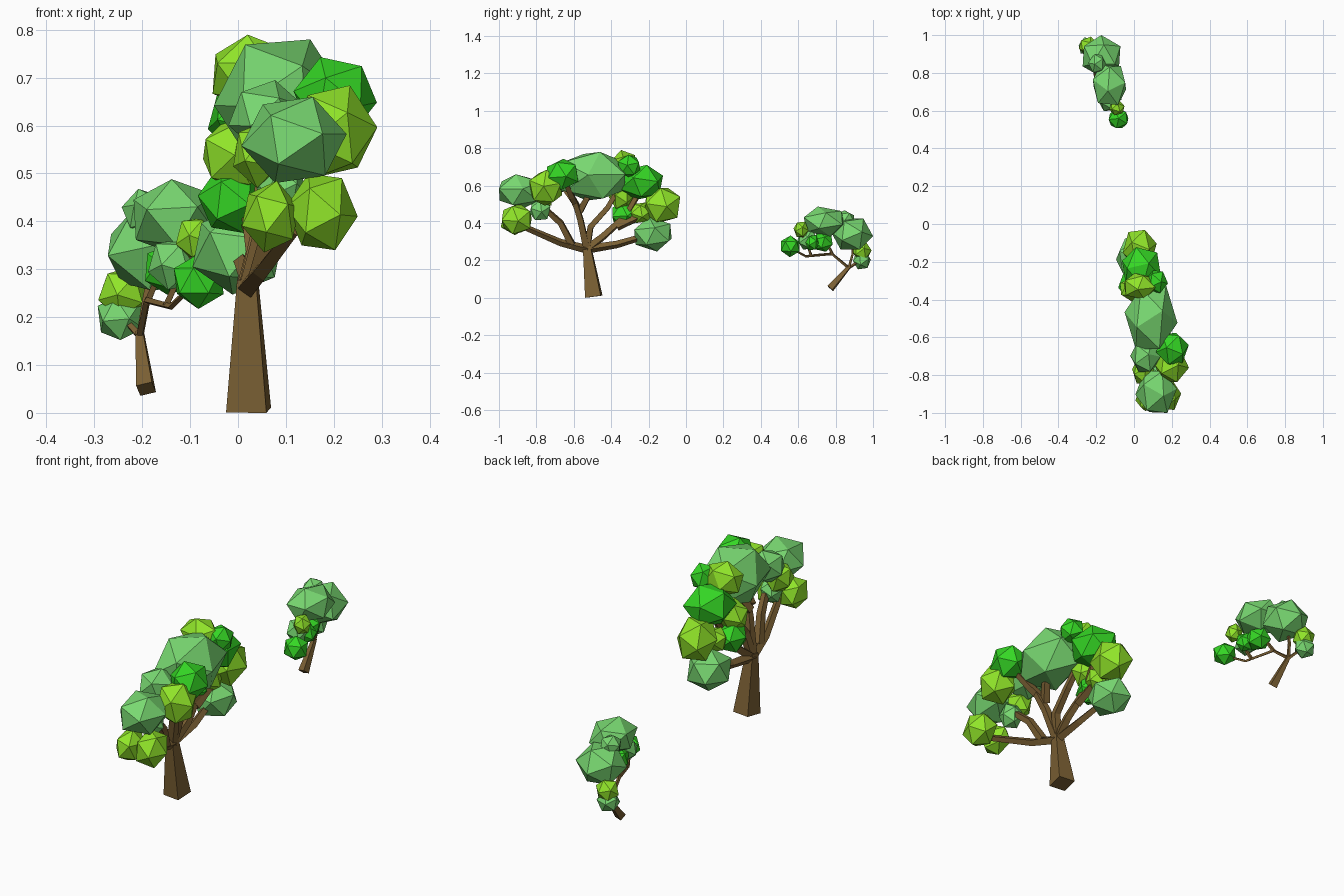
import bpy
import bmesh
import math
import random
from mathutils import Vector, Euler

random.seed(4)
cube = bpy.data.objects.get("Cube")
if cube:
    bpy.data.objects.remove(cube, do_unlink=True)


def material(name, rgb):
    m = bpy.data.materials.new(name)
    m.use_nodes = True
    m.diffuse_color = (*rgb, 1)
    bsdf = m.node_tree.nodes["Principled BSDF"]
    bsdf.inputs["Base Color"].default_value = (*rgb, 1)
    bsdf.inputs["Roughness"].default_value = 0.9
    return m


PALE = material("pale_green", (0.19, 0.69, 0.165))
LIME = material("lime_green", (0.28, 0.78, 0.022))
GREEN = material("bright_green", (0.035, 0.68, 0.018))
BARK = material("brown_bark", (0.2, 0.118, 0.034))


def finish(bm, name, mat):
    bmesh.ops.recalc_face_normals(bm, faces=bm.faces)
    mesh = bpy.data.meshes.new(name)
    bm.to_mesh(mesh)
    bm.free()
    mesh.materials.append(mat)
    ob = bpy.data.objects.new(name, mesh)
    bpy.context.collection.objects.link(ob)
    return ob


def leaf_clump(name, mat, centre, half):
    """Faceted twenty-sided ball, randomly turned, with given half sizes."""
    if isinstance(half, float):
        half = (half, half, half)
    bm = bmesh.new()
    bmesh.ops.create_icosphere(bm, subdivisions=1, radius=1)
    turn = Euler([random.uniform(0, math.tau) for _ in range(3)])
    bm.transform(turn.to_matrix().to_4x4())
    reach = [max(v.co[i] for v in bm.verts) for i in range(3)]
    for v in bm.verts:
        v.co = [centre[i] + v.co[i] * half[i] / reach[i] for i in range(3)]
    finish(bm, name, mat)


def limb(name, points, r0, r1, sides=4):
    """Tapered square tube along a path."""
    pts = [Vector(p) for p in points]
    bm = bmesh.new()
    rings = []
    side = Vector((1, 0.8, 0))
    for i, p in enumerate(pts):
        d = (pts[min(i + 1, len(pts) - 1)] - pts[max(i - 1, 0)]).normalized()
        side = (side - d * side.dot(d)).normalized()
        other = d.cross(side)
        r = r0 + (r1 - r0) * i / (len(pts) - 1)
        angles = [math.tau * k / sides for k in range(sides)]
        rings.append([bm.verts.new(p + r * (math.cos(a) * side + math.sin(a) * other))
                      for a in angles])
    for a, b in zip(rings, rings[1:]):
        for k in range(sides):
            n = (k + 1) % sides
            bm.faces.new((a[k], a[n], b[n], b[k]))
    bm.faces.new(rings[0])
    bm.faces.new(rings[-1])
    finish(bm, name, BARK)


# Large tree: trunk and limbs
limb("large_trunk", [(0.022, -0.493, 0.006), (0.02, -0.53, 0.28)], 0.06, 0.028)
fork = (0.02, -0.53, 0.26)
large_limbs = [
    [fork, (0.05, -0.67, 0.295), (0.12, -0.88, 0.385)],
    [(0.04, -0.61, 0.285), (0.07, -0.67, 0.40), (0.11, -0.78, 0.50)],
    [fork, (0.06, -0.565, 0.42), (0.09, -0.59, 0.50), (0.08, -0.66, 0.60)],
    [(0.06, -0.58, 0.48), (0.12, -0.61, 0.54), (0.19, -0.65, 0.63)],
    [(0.06, -0.57, 0.46), (0.09, -0.53, 0.53), (0.09, -0.51, 0.62)],
    [fork, (0.045, -0.51, 0.38), (0.05, -0.42, 0.48), (0.03, -0.35, 0.60)],
    [fork, (0.035, -0.44, 0.33), (0.02, -0.32, 0.44), (0.03, -0.24, 0.58)],
    [fork, (0.02, -0.37, 0.285), (0.0, -0.20, 0.335)],
    [(0.03, -0.37, 0.38), (0.03, -0.26, 0.43), (0.025, -0.15, 0.50)],
]
for i, path in enumerate(large_limbs):
    limb(f"large_limb_{i + 1}", path, 0.024, 0.016)

# Small tree: leaning trunk and thin limbs
limb("small_trunk", [(-0.192, 0.772, 0.05), (-0.205, 0.875, 0.168)], 0.024, 0.011)
small_limbs = [
    [(-0.205, 0.87, 0.16), (-0.19, 0.78, 0.235), (-0.14, 0.64, 0.222), (-0.1, 0.57, 0.26)],
    [(-0.19, 0.785, 0.23), (-0.16, 0.75, 0.30), (-0.135, 0.735, 0.38)],
    [(-0.205, 0.87, 0.16), (-0.225, 0.905, 0.182), (-0.24, 0.94, 0.20)],
    [(-0.205, 0.87, 0.16), (-0.195, 0.89, 0.23), (-0.18, 0.89, 0.31)],
    [(-0.15, 0.67, 0.225), (-0.125, 0.65, 0.28), (-0.09, 0.615, 0.35)],
]
for i, path in enumerate(small_limbs):
    limb(f"small_limb_{i + 1}", path, 0.009, 0.006)

# Large tree: foliage
leaf_clump("large_crown", PALE, (0.09, -0.495, 0.65), (0.14, 0.17, 0.13))
leaf_clump("large_front_clump", PALE, (0.117, -0.888, 0.57), (0.11, 0.112, 0.09))
leaf_clump("large_inner_clump", PALE, (0.06, -0.70, 0.62), (0.08, 0.085, 0.075))
leaf_clump("large_low_pale_clump", PALE, (0.09, -0.78, 0.47), 0.055)
leaf_clump("large_back_pale_clump", PALE, (0.0, -0.177, 0.34), (0.095, 0.1, 0.093))
leaf_clump("large_front_lime_right", LIME, (0.068, -0.915, 0.41), (0.06, 0.075, 0.075))
leaf_clump("large_front_lime_left", LIME, (0.175, -0.905, 0.42), (0.075, 0.08, 0.08))
leaf_clump("large_side_lime", LIME, (0.198, -0.75, 0.588), (0.093, 0.087, 0.096))
leaf_clump("large_inner_lime", LIME, (0.05, -0.78, 0.54), (0.06, 0.065, 0.07))
leaf_clump("large_top_lime", LIME, (0.03, -0.33, 0.71), (0.083, 0.07, 0.08))
leaf_clump("large_back_lime", LIME, (0.03, -0.128, 0.497), (0.09, 0.097, 0.091))
leaf_clump("large_mid_lime", LIME, (-0.005, -0.345, 0.54), 0.068)
leaf_clump("large_low_lime", LIME, (0.015, -0.24, 0.455), 0.055)
leaf_clump("large_side_green", GREEN, (0.203, -0.66, 0.66), (0.087, 0.084, 0.083))
leaf_clump("large_back_green", GREEN, (0.04, -0.238, 0.617), (0.103, 0.115, 0.093))
leaf_clump("large_low_green", GREEN, (-0.015, -0.325, 0.445), 0.069)
leaf_clump("large_top_green", GREEN, (0.12, -0.305, 0.705), 0.06)

# Small tree: foliage
leaf_clump("small_crown", PALE, (-0.13, 0.738, 0.408), (0.088, 0.108, 0.08))
leaf_clump("small_back_clump", PALE, (-0.172, 0.888, 0.34), (0.1, 0.112, 0.083))
leaf_clump("small_top_clump", PALE, (-0.195, 0.85, 0.42), 0.048)
leaf_clump("small_inner_clump", PALE, (-0.135, 0.65, 0.31), 0.053)
leaf_clump("small_low_clump", PALE, (-0.245, 0.94, 0.20), 0.048)
leaf_clump("small_front_lime", LIME, (-0.09, 0.615, 0.365), 0.04)
leaf_clump("small_back_lime", LIME, (-0.24, 0.94, 0.25), 0.052)
leaf_clump("small_front_green", GREEN, (-0.082, 0.557, 0.275), (0.052, 0.05, 0.058))
leaf_clump("small_mid_green", GREEN, (-0.14, 0.73, 0.30), 0.054)
leaf_clump("small_inner_green", GREEN, (-0.105, 0.675, 0.295), 0.04)
